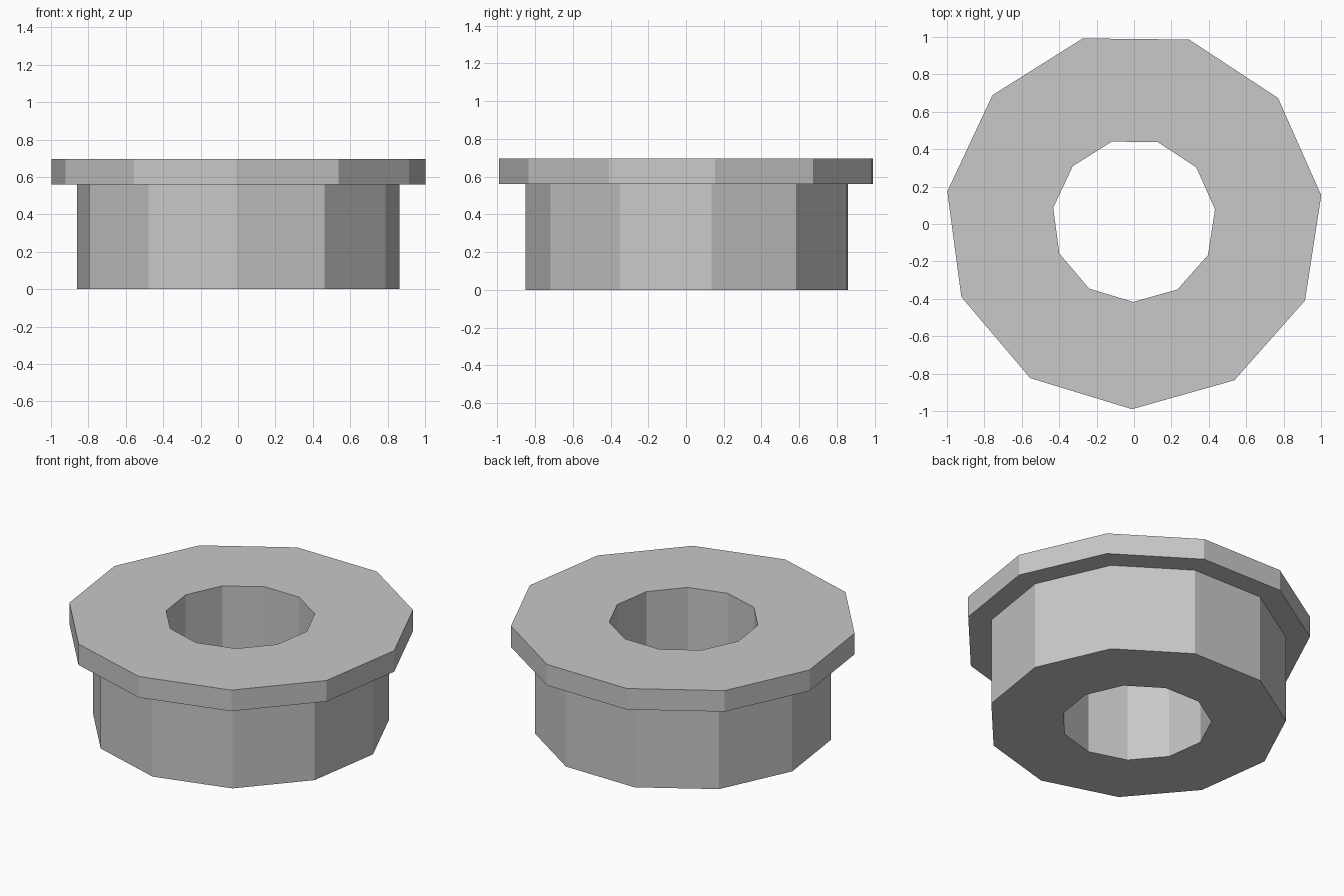
import bpy, bmesh
from math import sin, cos, pi, radians

cube = bpy.data.objects.get("Cube")
if cube:
    bpy.data.objects.remove(cube, do_unlink=True)

SIDES = 11
CENTRE_Y = 0.02
START = radians(-90.6)

# Plain grey material
grey = bpy.data.materials.new("grey")
grey.use_nodes = True
colour = (0.58, 0.58, 0.58, 1)
grey.diffuse_color = colour
grey.node_tree.nodes["Principled BSDF"].inputs["Base Color"].default_value = colour


def lathe(name, profile):
    """Turn a closed (radius, z) profile into a faceted ring."""
    bm = bmesh.new()
    rings = []
    for i in range(SIDES):
        a = START + 2 * pi * i / SIDES
        rings.append([bm.verts.new((r * cos(a), CENTRE_Y + r * sin(a), z))
                      for r, z in profile])
    n = len(profile)
    for i in range(SIDES):
        here, there = rings[i], rings[(i + 1) % SIDES]
        for j in range(n):
            k = (j + 1) % n
            bm.faces.new((here[j], there[j], there[k], here[k]))
    bmesh.ops.recalc_face_normals(bm, faces=bm.faces)
    mesh = bpy.data.meshes.new(name)
    bm.to_mesh(mesh)
    bm.free()
    mesh.materials.append(grey)
    obj = bpy.data.objects.new(name, mesh)
    bpy.context.collection.objects.link(obj)
    return obj


# Flanged bushing: bore, sleeve and wider top collar in one profile
BORE, SLEEVE, COLLAR = 0.437, 0.871, 1.01
STEP, TOP = 0.56, 0.695
lathe("flanged_bushing", [(BORE, 0), (SLEEVE, 0), (SLEEVE, STEP),
                          (COLLAR, STEP), (COLLAR, TOP), (BORE, TOP)])
